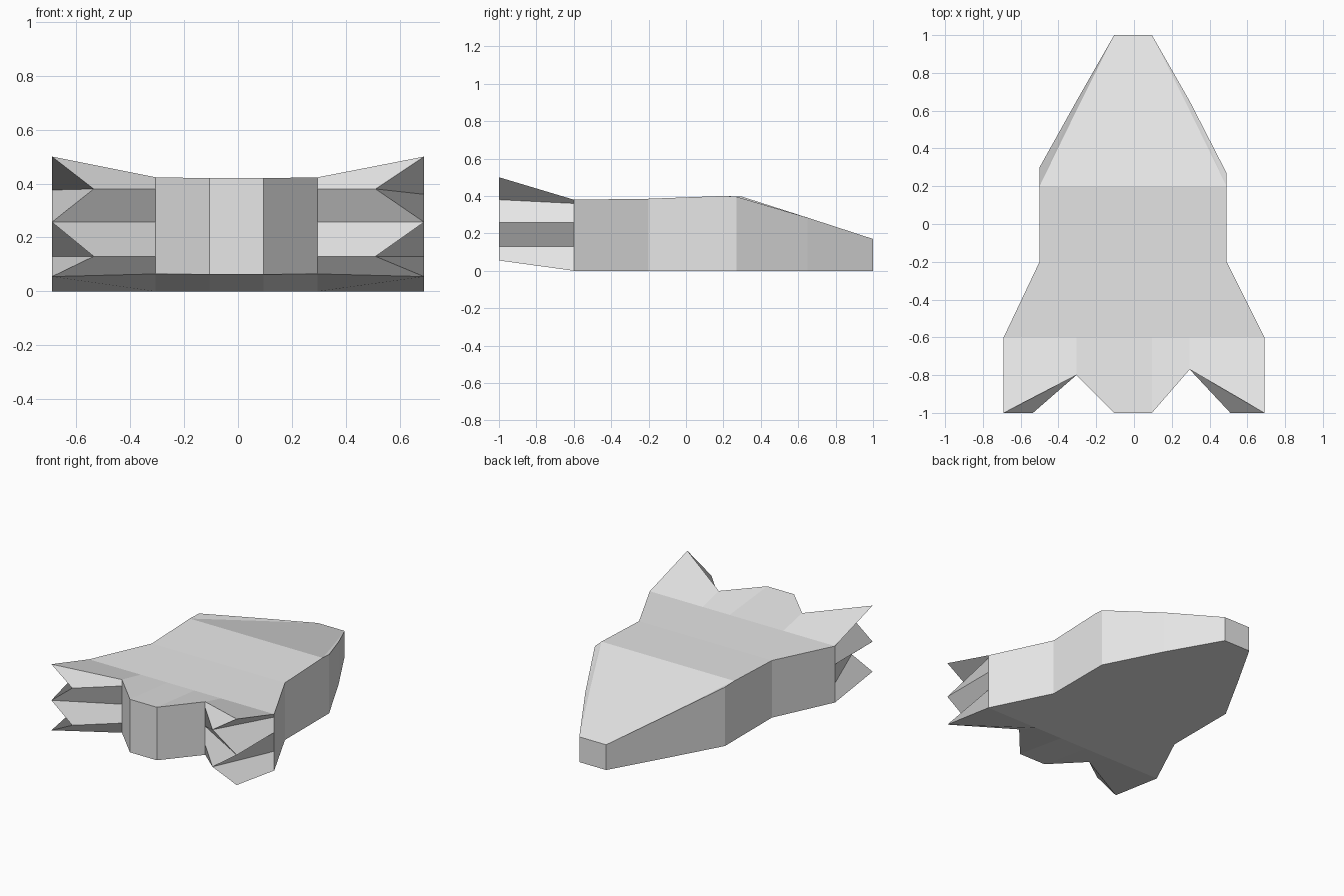
import bpy, bmesh

if "Cube" in bpy.data.objects:
    bpy.data.objects.remove(bpy.data.objects["Cube"])

grey = bpy.data.materials.new("hull_grey")
grey.diffuse_color = (0.8, 0.8, 0.8, 1)
grey.use_nodes = True
grey.node_tree.nodes["Principled BSDF"].inputs["Base Color"].default_value = grey.diffuse_color

bm = bmesh.new()


def face(*pts):
    """Add one polygon; shared corners are welded at the end."""
    bm.faces.new([bm.verts.new(p) for p in pts])


def half_ship(s, corner_y, notch_y, notch_x, fin_z):
    """One side of the ship: s = side, the rest are that side's proportions."""
    def p(x, y, z):
        shift = -0.005 if 0 < x < 0.51 else 0
        return (s * x + shift, y, z)

    # Hull top in two bands, then the sloping nose
    root_top = [p(x, -0.6, 0.38) for x in (0, 0.1, 0.3, 0.69)]
    waist = p(0.495, -0.2, 0.385)
    crease, mid, nose = p(0.495, 0.2, 0.4), p(0.3, 0.6, 0.285), p(0.1, 1, 0.17)
    face(*root_top, waist, p(0, -0.2, 0.385))
    face(p(0, -0.2, 0.385), waist, crease, p(0, 0.2, 0.4))
    face(p(0, 0.2, 0.4), crease, mid, nose, p(0, 1, 0.17))

    # Slightly raised rim along the nose
    rim, rim_mid = p(0.495, corner_y, 0.396), p(0.3, 0.65, 0.284)
    face(crease, rim, rim_mid)
    face(crease, rim_mid, mid)
    face(mid, rim_mid, nose)

    # Flat underside
    root_bot = [p(x, -0.6, 0) for x in (0, 0.1, 0.3, 0.69)]
    b = [p(0.495, -0.2, 0), p(0.495, corner_y, 0), p(0.3, 0.65, 0),
         p(0.1, 1, 0), p(0, 1, 0)]
    face(*root_bot, *b)

    # Zigzag columns of the swept tail fins
    outer = [p(0.69, -0.6, z) for z in (0.38, fin_z, 0.257, 0.13, 0)]
    tips = [p(x, -1, z) for x, z in ((0.69, 0.5), (notch_x, 0.38), (0.69, 0.257),
                                     (notch_x, 0.13), (0.69, 0.055))]
    inner = [p(0.3, notch_y, z) for z in (0.423, 0.38, 0.257, 0.13, 0.065)]
    for i in range(4):
        face(outer[i], outer[i + 1], tips[i + 1], tips[i])
        face(tips[i], tips[i + 1], inner[i + 1], inner[i])

    # Side walls
    face(*outer, b[0], waist)
    face(b[0], b[1], rim, crease, waist)
    face(b[1], b[2], rim_mid, rim)
    face(b[2], b[3], nose, rim_mid)
    face(b[3], b[4], p(0, 1, 0.17), nose)

    # Tail block: rear wall and angled cheek
    rt, rb = p(0.1, -1, 0.42), p(0.1, -1, 0.063)
    ct, cb = p(0, -1, 0.42), p(0, -1, 0.063)
    face(ct, rt, rb, cb)
    face(rt, *inner, rb)

    # Tail top and underside strips
    for root, centre, rear, i in ((root_top, ct, rt, 0), (root_bot, cb, rb, 4)):
        face(root[0], root[1], rear, centre)
        face(root[1], root[2], inner[i], rear)
        face(root[2], root[3], tips[i], inner[i])


half_ship(-1, 0.30, -0.80, 0.535, 0.376)
half_ship(1, 0.27, -0.77, 0.51, 0.36)

bmesh.ops.remove_doubles(bm, verts=bm.verts, dist=0.0005)
bmesh.ops.recalc_face_normals(bm, faces=bm.faces)
mesh = bpy.data.meshes.new("spaceship_hull")
bm.to_mesh(mesh)
bm.free()
mesh.materials.append(grey)
ship = bpy.data.objects.new("spaceship_hull", mesh)
bpy.context.collection.objects.link(ship)
